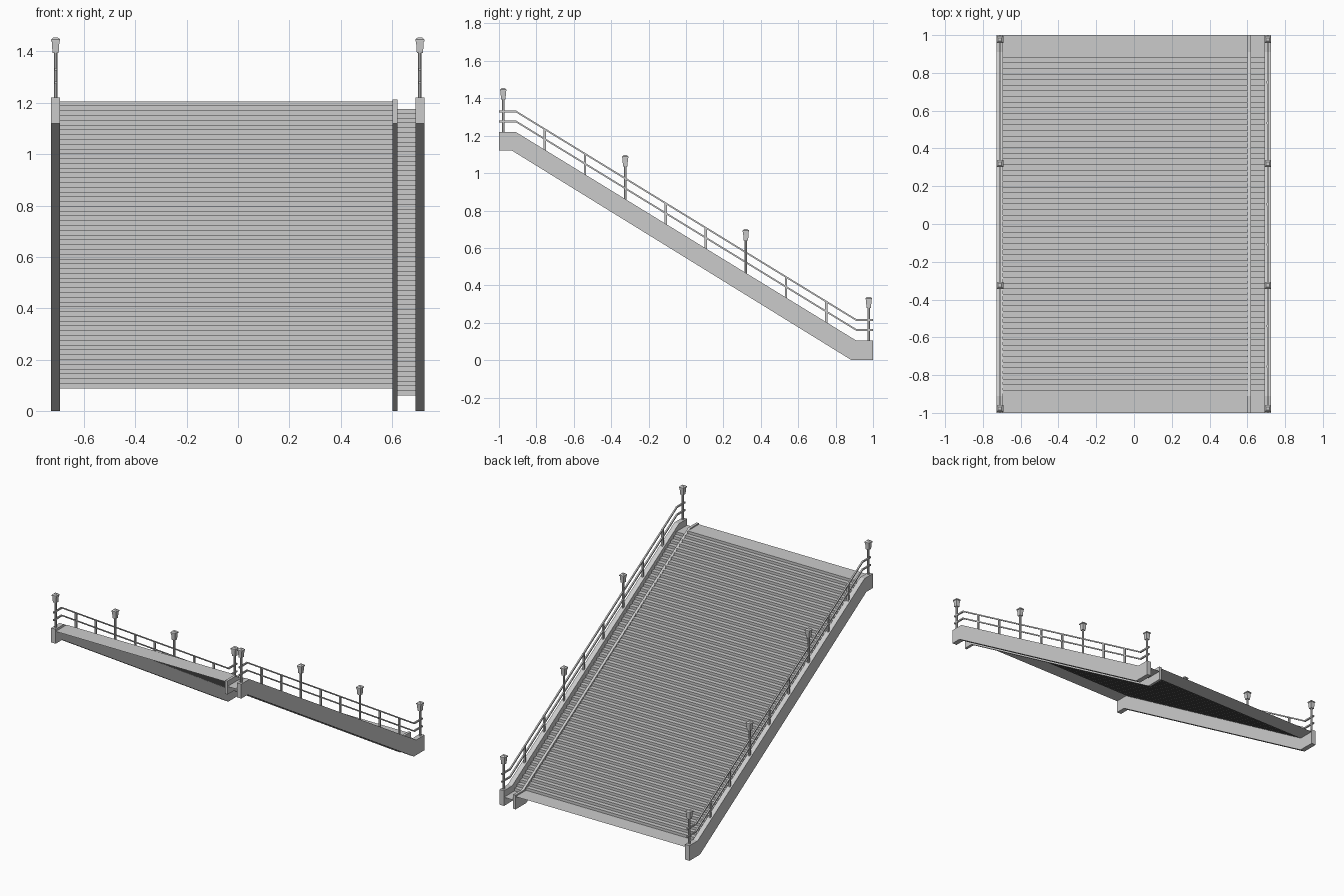
import bpy, bmesh, math
from mathutils import Vector

if "Cube" in bpy.data.objects:
    bpy.data.objects.remove(bpy.data.objects["Cube"])


def make_object(name, bm):
    bmesh.ops.recalc_face_normals(bm, faces=bm.faces[:])
    mesh = bpy.data.meshes.new(name)
    bm.to_mesh(mesh)
    bm.free()
    obj = bpy.data.objects.new(name, mesh)
    bpy.context.collection.objects.link(obj)
    return obj


def extrude_profile(name, pts, x0, x1):
    """Closed y-z profile extruded along x."""
    bm = bmesh.new()
    face = bm.faces.new([bm.verts.new((x0, y, z)) for y, z in pts])
    ext = bmesh.ops.extrude_face_region(bm, geom=[face])
    moved = [v for v in ext["geom"] if isinstance(v, bmesh.types.BMVert)]
    bmesh.ops.translate(bm, verts=moved, vec=(x1 - x0, 0, 0))
    return make_object(name, bm)


def stair_sheet(name, x0, x1, z_top, z_bottom, count=60):
    """Thin folded sheet: upper landing, treads and risers, lower landing."""
    y0, y1 = -0.88, 0.915
    run, rise = (y1 - y0) / count, (z_top - z_bottom) / count
    path = [(-1, z_top)]
    for i in range(count):
        y, z = y0 + i * run, z_top - i * rise
        path += [(y, z), (y, z - rise)]
    path.append((1, z_bottom))
    bm = bmesh.new()
    rows = [[bm.verts.new((x, y, z)) for x in (x0, x1)] for y, z in path]
    for a, b in zip(rows, rows[1:]):
        bm.faces.new((a[0], a[1], b[1], b[0]))
    obj = make_object(name, bm)
    # Keep the walking side facing up
    if obj.data.polygons[0].normal.z < 0:
        obj.data.flip_normals()
    return obj


def prism(bm, x, y, sections, sides=4):
    """Stack of (z, half width) sections around a vertical axis."""
    rings = []
    for z, half in sections:
        r = half / math.cos(math.pi / sides)
        rings.append([bm.verts.new((x + r * math.cos((k + 0.5) * math.tau / sides),
                                    y + r * math.sin((k + 0.5) * math.tau / sides), z))
                      for k in range(sides)])
    for a, b in zip(rings, rings[1:]):
        for k in range(sides):
            j = (k + 1) % sides
            bm.faces.new((a[k], a[j], b[j], b[k]))
    bm.faces.new(rings[0][::-1])
    bm.faces.new(rings[-1])


def curb_height(y):
    """Top of the outer stringer at a given y."""
    t = min(max((y + 0.91) / 1.82, 0), 1)
    return 1.22 - t * 1.115


def rail(name, x, lift, half=0.005):
    """Square bar following the stringer slope."""
    pts = [(-1, 1.22 + lift), (-0.91, 1.22 + lift), (0.91, 0.105 + lift), (1, 0.105 + lift)]
    outline = [(y, z + half) for y, z in pts] + [(y, z - half) for y, z in reversed(pts)]
    return extrude_profile(name, outline, x - half, x + half)


# Stringers
def stringer_profile(drop):
    return [(-1, 1.12), (-1, 1.22 - drop), (-0.91, 1.22 - drop), (0.91, 0.105 - drop),
            (1, 0.105 - drop), (1, 0), (0.885, 0), (-0.93, 1.12)]


extrude_profile("left_stringer", stringer_profile(0), -0.727, -0.693)
extrude_profile("right_stringer", stringer_profile(0), 0.691, 0.725)
extrude_profile("inner_stringer", stringer_profile(0.007), 0.602, 0.62)

# Main flight and narrow side flight
stair_sheet("main_steps", -0.695, 0.604, 1.205, 0.088)
stair_sheet("side_steps", 0.618, 0.693, 1.176, 0.06)

# Railings with balusters and lamp posts on both sides
for side, x in (("left", -0.71), ("right", 0.708)):
    rail(side + "_top_rail", x, 0.11)
    rail(side + "_middle_rail", x, 0.057)

    bm = bmesh.new()
    for y in (-0.755, -0.54, -0.108, 0.105, 0.535, 0.75):
        z = curb_height(y)
        prism(bm, x, y, [(z - 0.01, 0.006), (z + 0.112, 0.006)])
    make_object(side + "_balusters", bm)

    posts, heads = bmesh.new(), bmesh.new()
    for y in (-0.977, -0.325, 0.32, 0.977):
        z = curb_height(y)
        prism(posts, x, y, [(z - 0.01, 0.007), (z + 0.178, 0.007)], 8)
        # Tapered lantern with overhanging cap
        prism(heads, x, y, [(z + 0.174, 0.012), (z + 0.219, 0.015), (z + 0.219, 0.018),
                            (z + 0.226, 0.018), (z + 0.234, 0.009)])
    make_object(side + "_lamp_posts", posts)
    make_object(side + "_lamp_heads", heads)
